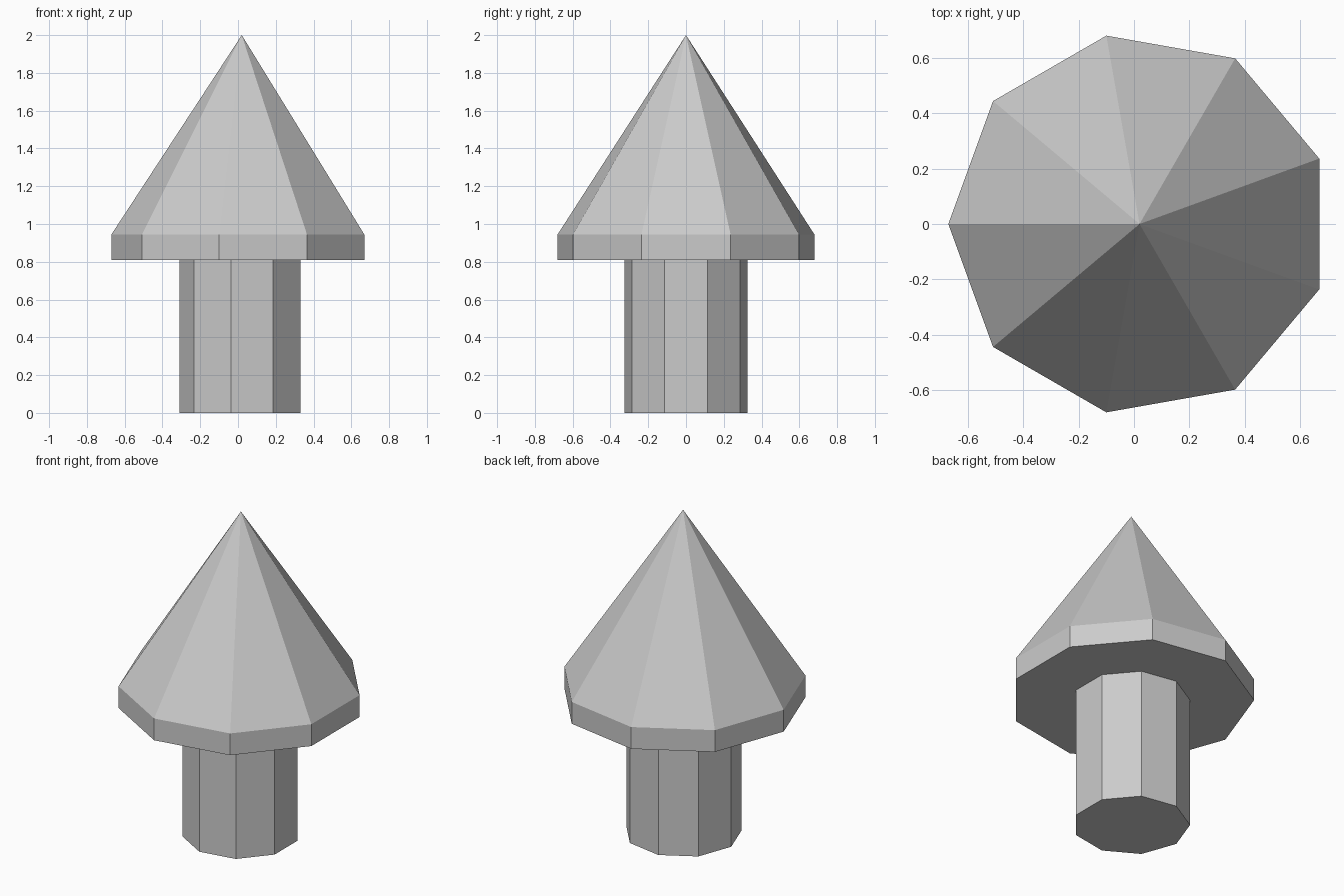
import bpy
import bmesh
from math import cos, sin, tau

SIDES = 9
CENTRE_X = 0.02

cube = bpy.data.objects.get("Cube")
if cube:
    bpy.data.objects.remove(cube, do_unlink=True)

grey = bpy.data.materials.new("light grey")
grey.use_nodes = True
grey.diffuse_color = (0.6, 0.6, 0.6, 1)
grey.node_tree.nodes["Principled BSDF"].inputs["Base Color"].default_value = grey.diffuse_color


def faceted_solid(name, radius, bottom, top, tip=None):
    """Upright prism with a corner towards -x, topped by a point or a flat cap."""
    bm = bmesh.new()

    def ring(z):
        return [bm.verts.new((CENTRE_X - radius * cos(tau * i / SIDES),
                              -radius * sin(tau * i / SIDES), z))
                for i in range(SIDES)]

    low, high = ring(bottom), ring(top)
    bm.faces.new(low[::-1])
    apex = bm.verts.new((CENTRE_X, 0, tip)) if tip else None
    for i in range(SIDES):
        j = (i + 1) % SIDES
        bm.faces.new((low[i], low[j], high[j], high[i]))
        if apex:
            bm.faces.new((high[i], high[j], apex))
    if not apex:
        bm.faces.new(high)
    bmesh.ops.recalc_face_normals(bm, faces=bm.faces)
    mesh = bpy.data.meshes.new(name)
    bm.to_mesh(mesh)
    bm.free()
    mesh.materials.append(grey)
    obj = bpy.data.objects.new(name, mesh)
    bpy.context.collection.objects.link(obj)
    return obj


# Round trunk standing on the ground
faceted_solid("trunk", 0.33, 0, 0.81)
# Pointed crown with a short vertical rim
faceted_solid("crown", 0.69, 0.81, 0.945, tip=2)
